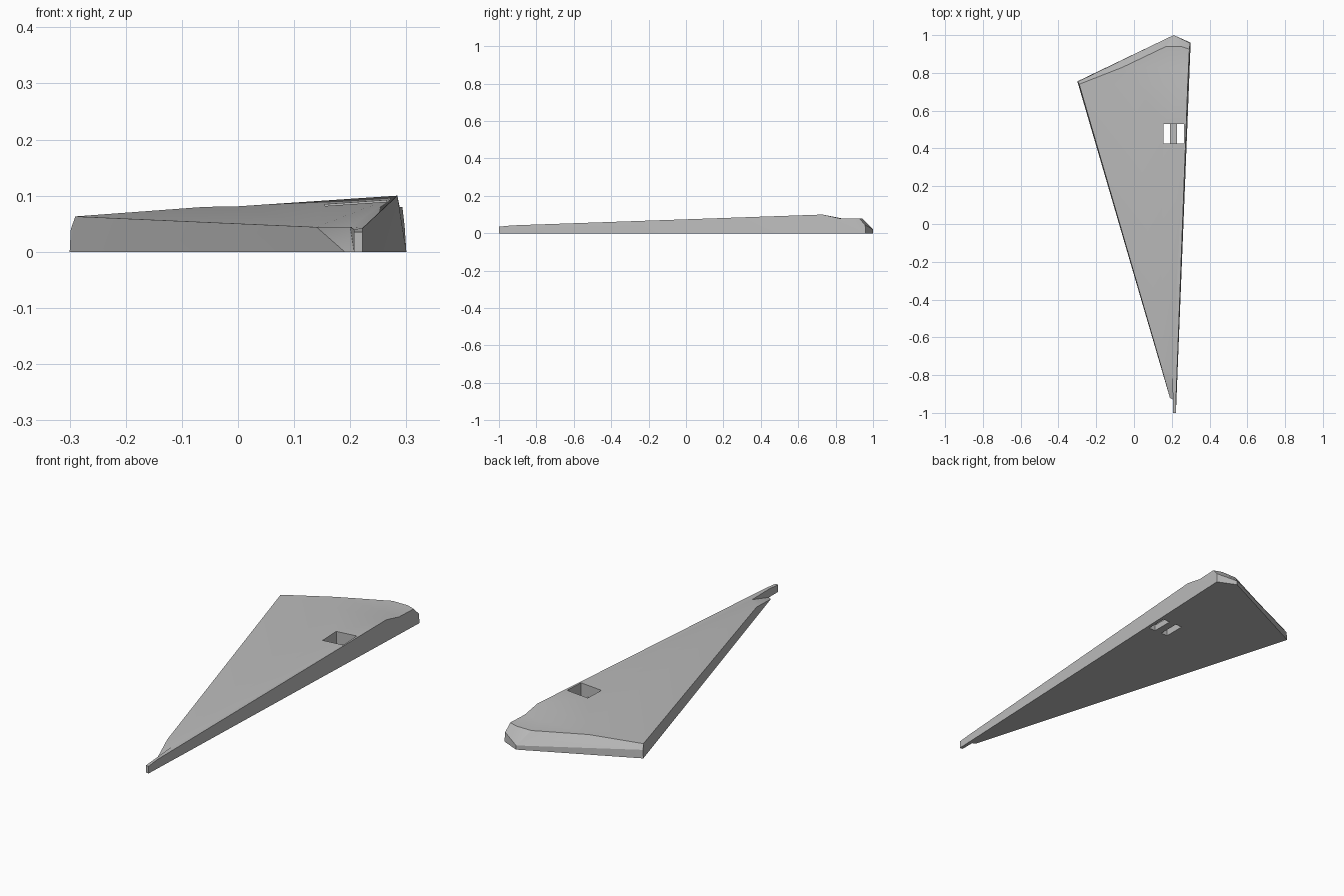
import bpy, bmesh, math

if "Cube" in bpy.data.objects:
    bpy.data.objects.remove(bpy.data.objects["Cube"])

grey = bpy.data.materials.new("plain grey")
grey.diffuse_color = (0.5, 0.5, 0.5, 1)
grey.use_nodes = True
grey.node_tree.nodes["Principled BSDF"].inputs["Base Color"].default_value = grey.diffuse_color


def make_object(name, bm):
    bmesh.ops.recalc_face_normals(bm, faces=bm.faces)
    mesh = bpy.data.meshes.new(name)
    bm.to_mesh(mesh)
    bm.free()
    mesh.materials.append(grey)
    obj = bpy.data.objects.new(name, mesh)
    bpy.context.collection.objects.link(obj)
    return obj


# Corner points: b = underside, m = top of the rear wall, t = upper surface
points = {
    "b0": (-0.30, 0.755, 0), "b1": (0.21, 1.0, 0), "b2": (0.30, 0.96, 0),
    "b3": (0.222, -1.0, 0), "b4": (0.207, -1.0, 0), "b5": (0.207, -0.93, 0),
    "b6": (0.19, -0.92, 0),
    "m0": (-0.298, 0.753, 0.04), "m1": (0.21, 1.0, 0.02), "m2": (0.297, 0.958, 0.045),
    "t0": (-0.29, 0.74, 0.063), "t1": (-0.06, 0.83, 0.08), "t2": (0.17, 0.94, 0.08),
    "t3": (0.25, 0.94, 0.08), "t4": (0.293, 0.925, 0.08), "t5": (0.288, 0.82, 0.08),
    "t6": (0.284, 0.73, 0.10), "t7": (0.222, -0.93, 0.042), "t8": (0.222, -1.0, 0.035),
    "t9": (0.207, -1.0, 0.035), "t10": (0.207, -0.93, 0.04),
    "c": (0.20, -0.79, 0.044), "a": (0.14, -0.74, 0.044),
    "r": (0.0, 0.74, 0.081), "q": (0.20, 0.83, 0.08),
}
faces = [
    "b0 b1 b2 b3 b4 b5 b6",                                    # underside
    "t0 a r", "a t6 r", "a c t6", "c t10 t7", "c t7 t6",       # main slope
    "t0 r t1", "r t6 q", "q t6 t5", "q t5 t4 t3 t2", "r q t2 t1",  # rear step
    "m0 t0 t1", "m0 t1 t2 m1", "m1 t2 t3", "m1 t3 m2", "m2 t3 t4",  # rear bevel
    "b0 b1 m1 m0", "b1 b2 m2 m1",                              # rear walls
    "b2 b3 t8 t7 t6 t5 t4 m2", "b6 b0 m0 t0 a",                # side walls
    "b3 b4 t9 t8", "t7 t10 t9 t8", "b4 b5 t10 t9",             # tip
    "b5 b6 c", "b5 c t10", "b6 a c",                           # notch by the tip
]
bm = bmesh.new()
verts = {k: bm.verts.new(p) for k, p in points.items()}
for f in faces:
    bm.faces.new([verts[k] for k in f.split()])
bmesh.ops.triangulate(bm, faces=[f for f in bm.faces if len(f.verts) > 3])
wedge = make_object("wedge_plate", bm)

# Pocket with two through slots and a low bar between them
profile = [(0.155, -0.05), (0.19, -0.05), (0.19, 0.03), (0.228, 0.03),
           (0.228, -0.05), (0.265, -0.05), (0.265, 0.2), (0.155, 0.2)]
bm = bmesh.new()
face = bm.faces.new([bm.verts.new((x, 0.425, z)) for x, z in profile])
side = bmesh.ops.extrude_face_region(bm, geom=[face])
bmesh.ops.translate(bm, vec=(0, 0.105, 0),
                    verts=[v for v in side["geom"] if isinstance(v, bmesh.types.BMVert)])
cutter = make_object("slot_cutter", bm)
cutter.hide_render = True

cut = wedge.modifiers.new("slots", "BOOLEAN")
cut.operation = "DIFFERENCE"
cut.solver = "EXACT"
cut.object = cutter
bpy.context.view_layer.objects.active = wedge
wedge.select_set(True)
bpy.ops.object.modifier_apply(modifier=cut.name)
bpy.data.objects.remove(cutter)

# Soft shading over the shallow creases, crisp elsewhere
bpy.ops.object.shade_smooth_by_angle(angle=math.radians(20))
